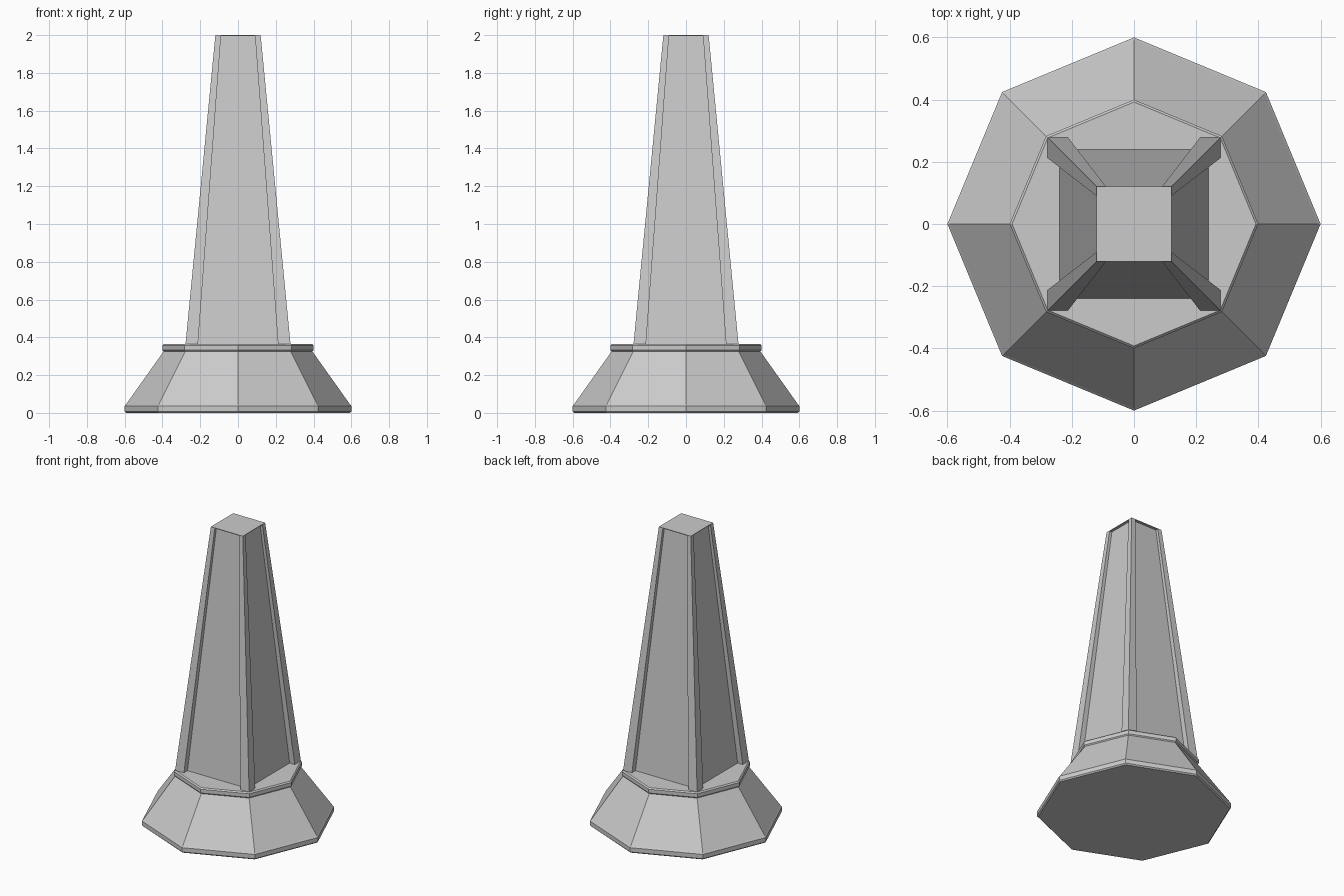
import bpy, bmesh
from math import cos, sin, pi

if "Cube" in bpy.data.objects:
    bpy.data.objects.remove(bpy.data.objects["Cube"])


def make(name, rings):
    """Loft closed rings of points, bottom to top, and cap both ends."""
    bm = bmesh.new()
    loops = [[bm.verts.new(p) for p in ring] for ring in rings]
    n = len(loops[0])
    for a, b in zip(loops, loops[1:]):
        for i in range(n):
            j = (i + 1) % n
            bm.faces.new((a[i], a[j], b[j], b[i]))
    bm.faces.new(loops[0][::-1])
    bm.faces.new(loops[-1])
    bmesh.ops.recalc_face_normals(bm, faces=bm.faces)
    me = bpy.data.meshes.new(name)
    bm.to_mesh(me)
    bm.free()
    ob = bpy.data.objects.new(name, me)
    bpy.context.collection.objects.link(ob)
    return ob


def octagon(r, z):
    return [(r * cos(i * pi / 4), r * sin(i * pi / 4), z) for i in range(8)]


def rect(x0, x1, y0, y1, z):
    return [(x0, y0, z), (x1, y0, z), (x1, y1, z), (x0, y1, z)]


def square(h, z):
    return rect(-h, h, -h, h, z)


Z0, Z1 = 0.365, 2.0

# Octagonal plinth with softened lower and upper bands
profile = [(0.592, 0), (0.6, 0.008), (0.6, 0.037), (0.593, 0.045),
           (0.394, 0.325), (0.4, 0.332), (0.4, 0.357), (0.392, Z0)]
make("plinth", [octagon(r, z) for r, z in profile])

# Tapering shaft, recessed between the corner posts
make("shaft", [square(0.24, Z0 - 0.01), square(0.102, Z1 - 0.002)])

# Four tapering corner posts
for sx in (-1, 1):
    for sy in (-1, 1):
        side = ("left" if sx < 0 else "right") + ("_front" if sy < 0 else "_back")
        make("corner_post_" + side,
             [rect(sx * a, sx * b, sy * a, sy * b, z)
              for a, b, z in ((0.212, 0.278, Z0 - 0.002), (0.09, 0.12, Z1 - 0.002))])

# Thin flat top covering shaft and posts
make("top_plate", [square(0.12, Z1 - 0.004), square(0.12, Z1)])
